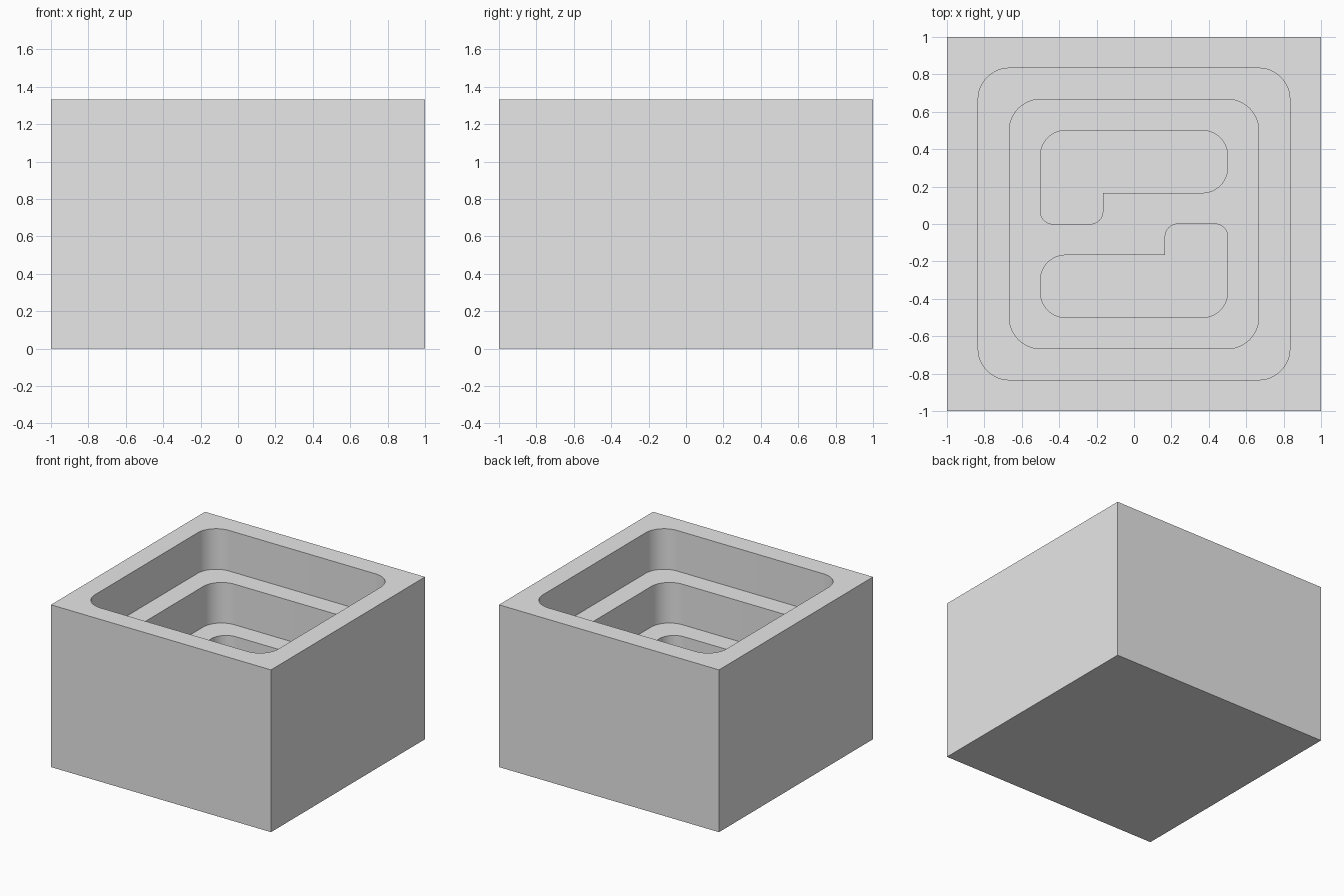
import bpy, bmesh, math
from mathutils import Vector

if "Cube" in bpy.data.objects:
    bpy.data.objects.remove(bpy.data.objects["Cube"])

U = 1 / 6            # wall thickness module
TOP = 8 * U          # block height


def rounded_outline(corners, steps=12):
    """Corners are (x, y, radius), counter-clockwise; radius 0 stays sharp."""
    pts = []
    n = len(corners)
    for i, (x, y, r) in enumerate(corners):
        p = Vector((x, y))
        if r == 0:
            pts.append(p)
            continue
        a = (Vector(corners[i - 1][:2]) - p).normalized()
        b = (Vector(corners[(i + 1) % n][:2]) - p).normalized()
        centre = p + (a + b) * r
        for k in range(steps + 1):
            t = math.pi / 2 * k / steps
            pts.append(centre - b * r * math.cos(t) - a * r * math.sin(t))
    return pts


def prism(name, outline, z0, z1):
    """Extrude a flat outline from z0 up to z1."""
    bm = bmesh.new()
    base = bm.faces.new([bm.verts.new((p[0], p[1], z0)) for p in outline])
    ext = bmesh.ops.extrude_face_region(bm, geom=[base])
    top = [v for v in ext["geom"] if isinstance(v, bmesh.types.BMVert)]
    bmesh.ops.translate(bm, verts=top, vec=(0, 0, z1 - z0))
    bmesh.ops.recalc_face_normals(bm, faces=bm.faces)
    mesh = bpy.data.meshes.new(name)
    bm.to_mesh(mesh)
    bm.free()
    obj = bpy.data.objects.new(name, mesh)
    bpy.context.collection.objects.link(obj)
    return obj


def rectangle(hx, hy, r):
    return rounded_outline([(-hx, -hy, r), (hx, -hy, r), (hx, hy, r), (-hx, hy, r)])


# Solid outer block
block = prism("stepped_block", rectangle(1, 1, 0), 0, TOP)
grey = bpy.data.materials.new("plain grey")
grey.diffuse_color = (0.8, 0.8, 0.8, 1)
grey.use_nodes = True
grey.node_tree.nodes["Principled BSDF"].inputs["Base Color"].default_value = grey.diffuse_color
block.data.materials.append(grey)

# Hooked floor pocket, and its half-turn twin
R, r = 0.8 * U, 0.4 * U
hook = rounded_outline([
    (-3 * U, 0, r), (-U, 0, r), (-U, U, 0),
    (3 * U, U, R), (3 * U, 3 * U, R), (-3 * U, 3 * U, R)])
hook_twin = [-p for p in hook]

# Each pocket is cut from its floor height up to above its opening
cutters = [
    prism("upper_pocket_cutter", rectangle(5 * U, 5 * U, U), 6 * U, TOP + 0.1),
    prism("middle_pocket_cutter", rectangle(4 * U, 4 * U, U), 4 * U, 7 * U),
    prism("back_hook_cutter", hook, 2 * U, 5 * U),
    prism("front_hook_cutter", hook_twin, 2 * U, 5 * U),
]
bpy.context.view_layer.objects.active = block
block.select_set(True)
for cutter in cutters:
    cutter.hide_render = True
    mod = block.modifiers.new(cutter.name, "BOOLEAN")
    mod.operation = "DIFFERENCE"
    mod.solver = "EXACT"
    mod.object = cutter
    bpy.ops.object.modifier_apply(modifier=mod.name)
    bpy.data.objects.remove(cutter)

# Smooth pocket corners, crisp rims
bpy.ops.object.shade_smooth_by_angle(angle=math.radians(30))
